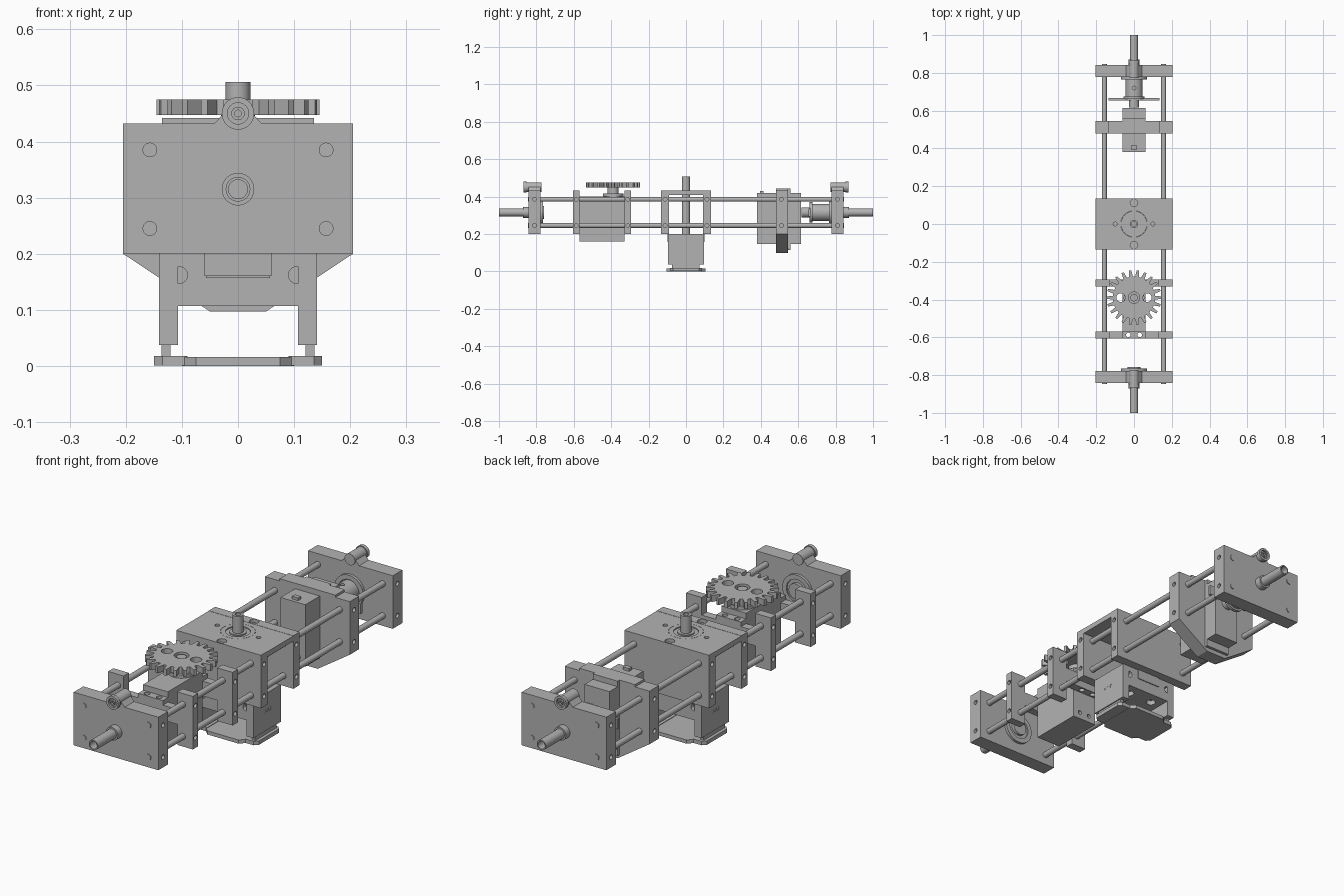
import bpy, bmesh, math
from mathutils import Matrix, Vector

if "Cube" in bpy.data.objects:
    bpy.data.objects.remove(bpy.data.objects["Cube"], do_unlink=True)

grey = bpy.data.materials.new("machined_grey")
grey.use_nodes = True
grey.diffuse_color = (0.45, 0.45, 0.45, 1)
grey.node_tree.nodes["Principled BSDF"].inputs["Base Color"].default_value = (0.45, 0.45, 0.45, 1)

AXIS = {"x": Matrix.Rotation(math.pi / 2, 4, "Y"),
        "y": Matrix.Rotation(-math.pi / 2, 4, "X"),
        "z": Matrix.Identity(4)}
MID = 0.315            # height of the main shaft
ROD_X, ROD_Z = 0.157, (0.245, 0.385)


def finish(name, bm):
    bmesh.ops.recalc_face_normals(bm, faces=bm.faces)
    mesh = bpy.data.meshes.new(name)
    bm.to_mesh(mesh)
    bm.free()
    mesh.materials.append(grey)
    obj = bpy.data.objects.new(name, mesh)
    bpy.context.collection.objects.link(obj)
    return obj


def select(obj):
    bpy.ops.object.select_all(action="DESELECT")
    obj.select_set(True)
    bpy.context.view_layer.objects.active = obj


def box(name, x, y, z):
    """Box from (low, high) pairs."""
    bm = bmesh.new()
    bmesh.ops.create_cube(bm, size=1)
    for v in bm.verts:
        v.co = [(a + b) / 2 + c * (b - a) for (a, b), c in zip((x, y, z), v.co)]
    return finish(name, bm)


def add_cyl(bm, centre, axis, r, length):
    bmesh.ops.create_cone(bm, cap_ends=True, segments=32, radius1=r, radius2=r, depth=length,
                          matrix=Matrix.Translation(centre) @ AXIS[axis])


def cyl(name, centre, axis, r, length):
    bm = bmesh.new()
    add_cyl(bm, centre, axis, r, length)
    obj = finish(name, bm)
    smooth(obj)
    return obj


def smooth(obj):
    select(obj)
    bpy.ops.object.shade_smooth_by_angle(angle=math.radians(30))


def prism(name, outline, axis, low, high):
    """Extrude a 2D outline; axis y uses (x, z) points and axis z uses (x, y)."""
    bm = bmesh.new()
    place = (lambda p: (p[0], low, p[1])) if axis == "y" else (lambda p: (p[0], p[1], low))
    face = bm.faces.new([bm.verts.new(place(p)) for p in outline])
    grown = bmesh.ops.extrude_face_region(bm, geom=[face])["geom"]
    step = Vector((0, high - low, 0)) if axis == "y" else Vector((0, 0, high - low))
    bmesh.ops.translate(bm, vec=step, verts=[g for g in grown if isinstance(g, bmesh.types.BMVert)])
    return finish(name, bm)


def drill(obj, holes):
    """Cut cylinders given as (centre, axis, radius, length)."""
    bm = bmesh.new()
    for hole in holes:
        add_cyl(bm, *hole)
    cutter = finish("drill_cutter", bm)
    cutter.hide_render = True
    mod = obj.modifiers.new("holes", "BOOLEAN")
    mod.operation, mod.solver, mod.object = "DIFFERENCE", "EXACT", cutter
    select(obj)
    bpy.ops.object.modifier_apply(modifier=mod.name)
    bpy.data.objects.remove(cutter, do_unlink=True)
    smooth(obj)


def side_screws(y, sides=(-1, 1)):
    return [((s * 0.205, y, z), "x", 0.01, 0.03) for s in sides for z in ROD_Z]


def mirrored(half):
    return half + [(-x, z) for x, z in reversed(half)]


# Guide rods
for s in (-1, 1):
    for z in ROD_Z:
        cyl("guide_rod", (s * ROD_X, 0, z), "y", 0.013, 1.692)

# End plates with bearing boss, shaft and collars
for s, end in ((-1, "front"), (1, "back")):
    y = s * 0.81
    plate = prism(end + "_end_plate",
                  mirrored([(0.205, 0.2), (0.205, 0.432), (0.042, 0.432), (0.024, 0.452)]),
                  "y", y - 0.033, y + 0.033)
    drill(plate, side_screws(y))
    boss = cyl(end + "_boss", (0, s * 0.815, 0.45), "y", 0.025, 0.085)
    rim = cyl(end + "_boss_rim", (0, s * 0.861, 0.45), "y", 0.029, 0.016)
    drill(rim, [((0, s * 0.87, 0.45), "y", 0.019, 0.02)])
    hub = cyl(end + "_boss_hub", (0, s * 0.862, 0.45), "y", 0.012, 0.014)
    drill(hub, [((0, s * 0.87, 0.45), "y", 0.006, 0.02)])
    shaft = cyl(end + "_shaft", (0, s * 0.88, MID), "y", 0.022, 0.24)
    drill(shaft, [((0, s * 0.99, MID), "y", 0.017, 0.2)])
    cyl(end + "_collar", (0, s * 0.857, MID), "y", 0.029, 0.03)
    flange = cyl(end + "_inner_flange", (0, s * 0.772, MID), "y", 0.07, 0.014)
    drill(flange, [((0, s * 0.766, MID), "y", 0.05, 0.01)])
    cyl(end + "_inner_hub", (0, s * 0.768, MID), "y", 0.034, 0.02)

# Rear coupling and horn
coupling = cyl("rear_coupling", (0, 0.725, MID), "y", 0.046, 0.11)
drill(coupling, [((0, 0.72, MID + 0.045), "z", 0.01, 0.02)])
cyl("rear_output", (0, 0.643, MID), "y", 0.027, 0.05)
box("rear_horn", (-0.135, 0.135), (0.655, 0.668), (MID - 0.022, MID + 0.022))
cyl("rear_horn_disc", (0, 0.668, MID), "y", 0.055, 0.014)

# Rear motor and its tapered plate
rear_plate = prism("rear_motor_plate",
                   mirrored([(0.05, 0.097), (0.205, 0.2), (0.205, 0.432), (0.135, 0.432), (0.135, 0.442)]),
                   "y", 0.48, 0.545)
drill(rear_plate, side_screws(0.51))
motor = box("rear_motor", (-0.06, 0.06), (0.38, 0.615), (0.147, 0.418))
drill(motor, [((x, 0.38, 0.18), "y", 0.01, 0.03) for x in (-0.025, 0.025)])
box("rear_motor_tab", (-0.06, 0.06), (0.535, 0.558), (0.115, 0.442))
box("rear_motor_plug", (-0.015, 0.015), (0.395, 0.415), (0.415, 0.43))

# Front motor mount: corner posts and cross bars
for y in (-0.587, -0.312):
    for s in (-1, 1):
        x = sorted((s * 0.13, s * 0.205))
        post = box("front_motor_post", x, (y - 0.018, y + 0.018), (0.2, 0.432))
        drill(post, side_screws(y, (s,)))
    bar = box("front_motor_crossbar", (-0.13, 0.13), (y - 0.018, y + 0.018), (0.29, 0.355))
    tab = box("front_motor_tab", (-0.06, 0.06), (y - 0.018, y + 0.018), (0.355, 0.375))
    for part in (bar, tab):
        drill(part, [((x, y, 0.33), "z", 0.012, 0.2) for x in (-0.03, 0.03)])
body = box("front_motor", (-0.06, 0.06), (-0.57, -0.33), (0.16, 0.4))
drill(body, [((x, -0.33, 0.19), "y", 0.009, 0.03) for x in (-0.025, 0.025)])
cyl("front_motor_turret", (0, -0.39, 0.405), "z", 0.055, 0.02)
cyl("front_motor_output", (0, -0.39, 0.428), "z", 0.03, 0.04)

# Gear wheel
teeth, outline = 22, []
for i in range(teeth):
    for part, r in ((-0.32, 0.112), (-0.15, 0.145), (0.15, 0.145), (0.32, 0.112)):
        a = 2 * math.pi * (i + part) / teeth
        outline.append((r * math.cos(a), -0.39 + r * math.sin(a)))
gear = prism("gear_wheel", outline, "z", 0.447, 0.475)
drill(gear, [((x, -0.39, 0.46), "z", r, 0.1) for x, r in ((-0.07, 0.023), (0, 0.03), (0.07, 0.023))])
cyl("gear_axle", (0, -0.39, 0.455), "z", 0.02, 0.03)

# Centre housing
for s in (-1, 1):
    wall = box("centre_wall", (-0.205, 0.205), (s * 0.112 - 0.022, s * 0.112 + 0.022), (0.2, 0.432))
    drill(wall, side_screws(s * 0.112) + [((0, s * 0.112, 0.432), "z", 0.02, 0.03)])
top = box("centre_top", (-0.205, 0.205), (-0.09, 0.09), (0.408, 0.431))
drill(top, [((0, 0, 0.42), "z", 0.07, 0.1)] + [((s * 0.1, 0, 0.43), "z", 0.01, 0.03) for s in (-1, 1)])
bearing = cyl("centre_bearing", (0, 0, 0.42), "z", 0.069, 0.022)
drill(bearing, [((0, 0, 0.433), "z", 0.05, 0.014)])
cyl("centre_bearing_race", (0, 0, 0.42), "z", 0.034, 0.022)
spindle = cyl("centre_shaft", (0, 0, 0.35), "z", 0.022, 0.312)
drill(spindle, [((0, 0, 0.5), "z", 0.012, 0.06)])

# Bracket under the centre housing
block = box("bracket_block", (-0.14, 0.14), (-0.095, 0.095), (0.107, 0.2))
drill(block, [((s * 0.105, t * 0.095, 0.162), "y", 0.015, 0.04) for s in (-1, 1) for t in (-1, 1)]
      + [((x, y, 0.107), "z", 0.02, 0.04) for x in (-0.06, 0.06) for y in (-0.04, 0.04)])
for s in (-1, 1):
    leg = box("bracket_side", sorted((s * 0.107, s * 0.141)), (-0.095, 0.095), (0.037, 0.2))
    drill(leg, [((s * 0.14, y, 0.125), "x", 0.009, 0.03) for y in (-0.018, 0.0, 0.018)])
    box("bracket_face_tab", (-0.057, 0.057), sorted((s * 0.09, s * 0.099)), (0.157, 0.2))
    # Feet and slotted ears of the base
    box("base_foot", sorted((s * 0.12, s * 0.136)), (-0.075, 0.072), (0.016, 0.038))
    ear = [(s * 0.09, -0.085), (s * 0.135, -0.085), (s * 0.15, -0.07),
           (s * 0.15, 0.07), (s * 0.135, 0.085), (s * 0.09, 0.085)]
    prism("base_ear", ear, "z", 0.001, 0.018)

# Base plate
prism("base_plate", [(-0.1, -0.08), (-0.075, -0.105), (0.075, -0.105), (0.1, -0.08),
                     (0.1, 0.08), (0.075, 0.105), (-0.075, 0.105), (-0.1, 0.08)], "z", 0, 0.016)
